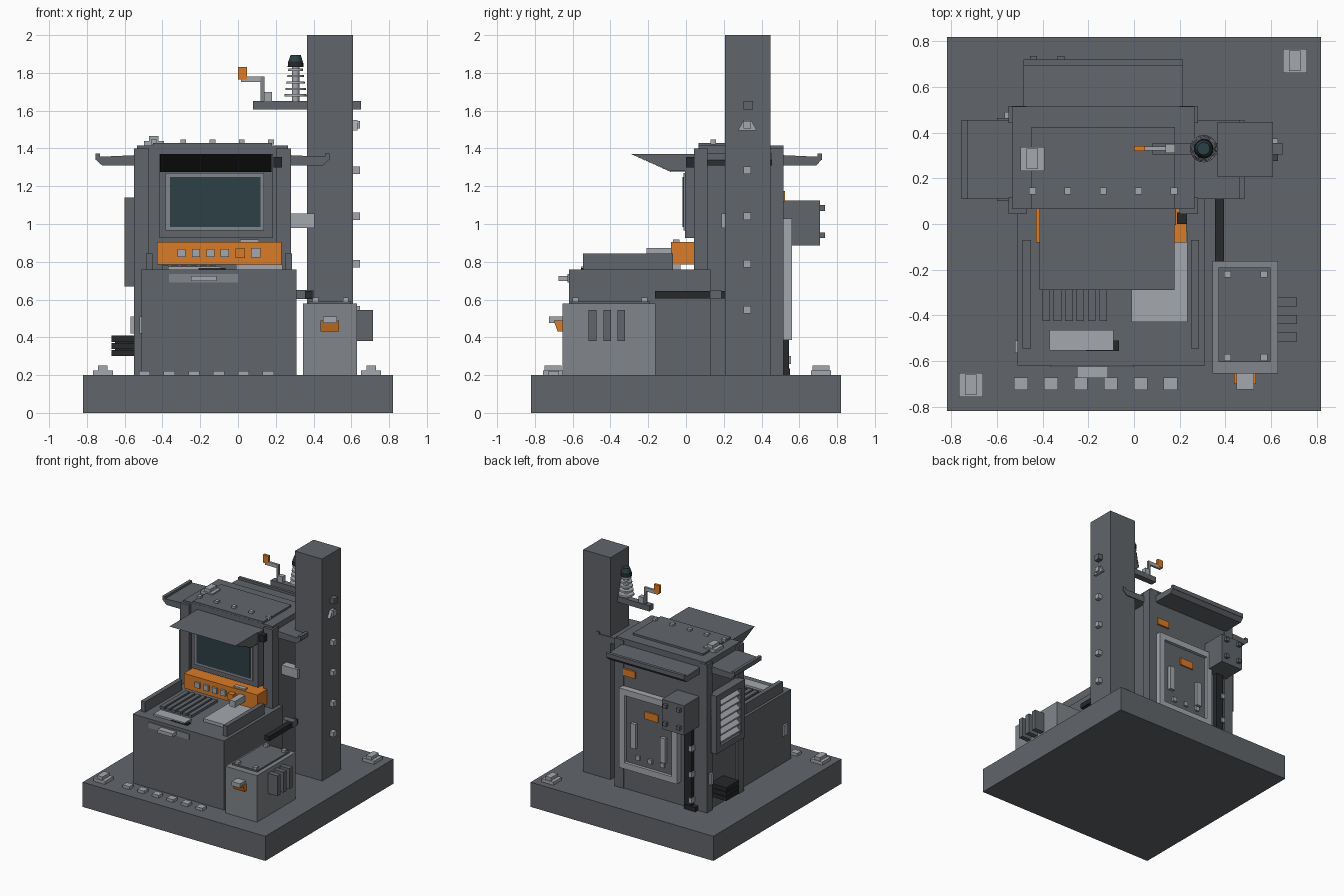
import bpy, bmesh, math
from mathutils import Vector


def mat(name, rgb):
    m = bpy.data.materials.new(name)
    m.diffuse_color = (*rgb, 1)
    return m


STEEL = mat("steel", (0.12, 0.13, 0.145))
MID = mat("mid_grey", (0.22, 0.235, 0.255))
LIGHT = mat("light_grey", (0.37, 0.39, 0.42))
BLACK = mat("black", (0.02, 0.021, 0.023))
ORANGE = mat("orange", (0.7, 0.2, 0.02))
GLASS = mat("glass", (0.025, 0.05, 0.06))


def finish(name, bm, m):
    bmesh.ops.recalc_face_normals(bm, faces=bm.faces[:])
    me = bpy.data.meshes.new(name)
    bm.to_mesh(me)
    bm.free()
    me.materials.append(m)
    o = bpy.data.objects.new(name, me)
    bpy.context.collection.objects.link(o)
    return o


def box(name, x0, x1, y0, y1, z0, z1, m=STEEL):
    bm = bmesh.new()
    bmesh.ops.create_cube(bm, size=1)
    for v in bm.verts:
        v.co = Vector(((x0 + x1) / 2 + v.co.x * (x1 - x0),
                       (y0 + y1) / 2 + v.co.y * (y1 - y0),
                       (z0 + z1) / 2 + v.co.z * (z1 - z0)))
    return finish(name, bm, m)


def cube(name, x, y, z, sx, sy, sz, m=LIGHT):
    return box(name, x - sx / 2, x + sx / 2, y - sy / 2, y + sy / 2, z, z + sz, m)


def prism(name, pts, a, b, axis, m=STEEL):
    """Extrude a (horizontal, z) profile from a to b along x or y."""
    bm = bmesh.new()
    at = (lambda p, t: (t, p[0], p[1])) if axis == 'x' else (lambda p, t: (p[0], t, p[1]))
    f = bm.faces.new([bm.verts.new(at(p, a)) for p in pts])
    r = bmesh.ops.extrude_face_region(bm, geom=[f])
    d = Vector(at((0, 0), b - a))
    for v in r["geom"]:
        if isinstance(v, bmesh.types.BMVert):
            v.co += d
    return finish(name, bm, m)


def cyl(name, x, y, z0, z1, r0, r1, m=LIGHT, n=20):
    bm = bmesh.new()
    bmesh.ops.create_cone(bm, cap_ends=True, segments=n, radius1=r0, radius2=r1, depth=z1 - z0)
    bmesh.ops.translate(bm, verts=bm.verts[:], vec=(x, y, (z0 + z1) / 2))
    for f in bm.faces:
        f.smooth = len(f.verts) == 4
    for e in bm.edges:
        e.smooth = all(len(f.verts) == 4 for f in e.link_faces)
    return finish(name, bm, m)


def clamp(name, x, y, z):
    cube(name + "_plate", x, y, z, 0.105, 0.105, 0.025)
    cube(name + "_block", x, y, z + 0.025, 0.05, 0.09, 0.025)


# base slab, clamps and front studs
box("base", -0.82, 0.82, -0.82, 0.82, 0, 0.2)
clamp("base_clamp_front", -0.715, -0.705, 0.2)
clamp("base_clamp_back", 0.705, 0.715, 0.2)
for i in range(6):
    cube("base_stud", -0.495 + i * 0.131, -0.70, 0.2, 0.06, 0.055, 0.022)

# desk with side rails, keys and pads
box("desk", -0.51, 0.31, -0.62, 0.13, 0.2, 0.76)
for x in (-0.47, 0.267):
    box("desk_rail", x - 0.018, x + 0.018, -0.545, -0.07, 0.755, 0.845)
for i in range(6):
    cube("desk_key_bar", -0.385 + i * 0.05, -0.26, 0.755, 0.034, 0.33, 0.025, STEEL)
box("desk_pad", -0.01, 0.235, -0.43, -0.03, 0.755, 0.785, LIGHT)
box("desk_tray", -0.37, -0.09, -0.555, -0.465, 0.755, 0.775, LIGHT)
box("desk_tray_shadow", -0.21, -0.065, -0.557, -0.51, 0.755, 0.768, BLACK)
box("drawer_plate", -0.365, 0.0, -0.627, -0.61, 0.69, 0.735, MID)
box("drawer_handle", -0.25, -0.115, -0.675, -0.62, 0.697, 0.725, LIGHT)
box("desk_side_latch", -0.522, -0.505, -0.565, -0.51, 0.42, 0.51, LIGHT)

# tower with corner posts and roof
box("tower", -0.53, 0.26, 0.07, 0.51, 0.2, 1.41)
for x in (-0.51, 0.24):
    for y in (0.08, 0.48):
        box("tower_post", x - 0.04, x + 0.04, y - 0.037, y + 0.037, 0.2, 1.40)
box("roof", -0.535, 0.265, 0.065, 0.515, 1.40, 1.415)
box("roof_panel", -0.45, 0.18, 0.066, 0.425, 1.41, 1.43)
for i in range(5):
    cube("roof_stud", -0.445 + i * 0.155, 0.145, 1.42, 0.03, 0.03, 0.027)
clamp("roof_clamp", -0.445, 0.285, 1.415)

# screen housing, glass and visor
box("screen_housing", -0.415, 0.185, -0.005, 0.09, 0.925, 1.37)
box("screen_bezel", -0.385, 0.138, -0.014, 0.0, 0.965, 1.27, MID)
box("screen_glass", -0.36, 0.12, -0.018, 0.0, 0.985, 1.25, GLASS)
prism("screen_visor", [(-0.29, 1.37), (0.065, 1.37), (0.065, 1.28), (-0.08, 1.28)],
      -0.413, 0.178, 'x')
prism("visor_underside", [(-0.289, 1.369), (-0.08, 1.279), (-0.006, 1.279), (-0.006, 1.276), (-0.081, 1.276)],
      -0.413, 0.178, 'x', BLACK)
box("sensor", 0.188, 0.232, 0.0, 0.05, 1.30, 1.355, BLACK)

# orange control panel
box("control_panel", -0.43, 0.23, -0.08, 0.08, 0.785, 0.905, ORANGE)
for x in (-0.30, -0.222, -0.145, -0.07):
    cube("panel_button", x, -0.085, 0.825, 0.043, 0.025, 0.043)
cube("panel_button_orange", 0.013, -0.09, 0.82, 0.05, 0.06, 0.05, ORANGE)
box("panel_lever", 0.07, 0.12, -0.21, -0.075, 0.822, 0.873, LIGHT)
box("panel_top_plate", 0.01, 0.11, -0.07, -0.035, 0.90, 0.917, LIGHT)

# side and back awnings, each with a raised outer lip
for name, inner, s, a, b, axis, w in (("awning_left", -0.53, -1, 0.11, 0.455, 'y', 0.225),
                                      ("awning_right", 0.26, 1, 0.11, 0.455, 'y', 0.225),
                                      ("awning_back", 0.50, 1, -0.485, 0.215, 'x', 0.22)):
    prism(name, [(inner, 1.31), (inner, 1.365), (inner + s * w, 1.355),
                 (inner + s * w, 1.343), (inner + s * 0.19, 1.31)], a, b, axis)
    prism(name + "_lip", [(inner + s * (w - 0.025), 1.34), (inner + s * (w - 0.025), 1.374),
                          (inner + s * w, 1.374), (inner + s * w, 1.34)], a, b, axis)

# louvred vent on the left
Y0, Y1, Z0, Z1 = 0.10, 0.465, 0.67, 1.14
for a, b, c, d in ((Y0, Y1, Z0, Z0 + 0.05), (Y0, Y1, Z1 - 0.05, Z1),
                   (Y0, Y0 + 0.05, Z0, Z1), (Y1 - 0.05, Y1, Z0, Z1)):
    box("vent_frame", -0.60, -0.52, a, b, c, d)
box("vent_back", -0.555, -0.52, Y0, Y1, Z0, Z1, BLACK)
for i in range(6):
    z = Z0 + 0.06 + i * 0.06
    prism("vent_louvre", [(-0.59, z), (-0.59, z + 0.012), (-0.55, z + 0.045), (-0.55, z + 0.033)],
          Y0 + 0.05, Y1 - 0.05, 'y', LIGHT)
# black cooling slabs and handle below the vent
for i in range(3):
    box("cooling_slab", -0.67, -0.53, 0.28, 0.44, 0.30 + i * 0.038, 0.333 + i * 0.038, BLACK)
box("cooling_core", -0.65, -0.53, 0.30, 0.42, 0.31, 0.40, BLACK)
box("tower_handle", -0.568, -0.545, 0.46, 0.49, 0.42, 0.51, LIGHT)

# back door
for a, b, c, d in ((-0.31, 0.21, 0.385, 0.435), (-0.31, 0.21, 0.98, 1.03),
                   (-0.31, -0.26, 0.385, 1.03), (0.16, 0.21, 0.385, 1.03)):
    box("door_frame", a, b, 0.50, 0.56, c, d, LIGHT)
box("door_panel", -0.27, 0.17, 0.50, 0.535, 0.42, 0.99)
box("door_label", -0.13, -0.01, 0.53, 0.545, 0.83, 0.89, ORANGE)
for x, z in ((0.085, 0.57), (-0.18, 0.525)):
    cube("door_handle", x, 0.545, z, 0.045, 0.03, 0.2)
for x in (0.05, -0.06, -0.17):
    cube("door_knob", x, 0.54, 0.48, 0.035, 0.025, 0.035)
box("warning_plate", 0.09, 0.2, 0.50, 0.525, 1.12, 1.175, ORANGE)

# back junction box and conduit
box("junction_box", -0.48, -0.28, 0.50, 0.71, 0.885, 1.125)
for x in (-0.44, -0.32):
    for z in (0.925, 1.07):
        cube("junction_bolt", x, 0.72, z, 0.03, 0.03, 0.03, STEEL)
box("conduit", -0.43, -0.365, 0.50, 0.545, 0.2, 0.89, BLACK)
box("conduit_foot", -0.47, -0.37, 0.50, 0.55, 0.2, 0.235, BLACK)
for z in (0.26, 0.47, 0.68):
    cube("conduit_clip", -0.425, 0.53, z, 0.03, 0.05, 0.04)

# column with studs, lamp and link to the tower
box("column", 0.365, 0.61, 0.207, 0.447, 0.19, 2.0)
for z in (0.525, 0.77, 1.02, 1.265, 1.505):
    cube("column_stud", 0.625, 0.325, z, 0.04, 0.04, 0.04)
prism("column_hood", [(0.275, 1.495), (0.375, 1.495), (0.345, 1.55), (0.305, 1.55)], 0.60, 0.632, 'x', LIGHT)
box("tower_column_link", 0.25, 0.405, 0.187, 0.25, 0.98, 1.055, LIGHT)

# arm with ribbed insulator and crank
box("arm", 0.08, 0.65, 0.305, 0.355, 1.605, 1.65)
cyl("insulator_core", 0.305, 0.33, 1.65, 1.84, 0.02, 0.02)
for i in range(5):
    cyl("insulator_disc", 0.305, 0.33, 1.675 + i * 0.034, 1.687 + i * 0.034, 0.06 - i * 0.005, 0.058 - i * 0.005)
cyl("insulator_cap", 0.305, 0.33, 1.83, 1.86, 0.042, 0.04, BLACK)
cyl("insulator_lens", 0.305, 0.33, 1.86, 1.895, 0.038, 0.027, GLASS)
box("crank_post", 0.138, 0.18, 0.312, 0.35, 1.64, 1.70, LIGHT)
box("crank_upright", 0.12, 0.14, 0.322, 0.34, 1.65, 1.78, MID)
box("crank_arm", 0.015, 0.14, 0.322, 0.34, 1.752, 1.782, LIGHT)
box("crank_grip", 0.0, 0.048, 0.32, 0.342, 1.765, 1.83, ORANGE)

# generator box
box("generator", 0.345, 0.63, -0.655, -0.162, 0.19, 0.578, MID)
box("generator_lid", 0.37, 0.597, -0.605, -0.19, 0.57, 0.59)
for x in (0.41, 0.57):
    for y in (-0.585, -0.22):
        cube("lid_bolt", x, y, 0.585, 0.03, 0.03, 0.025)
for y in (-0.495, -0.418, -0.342):
    box("generator_fin", 0.62, 0.715, y - 0.02, y + 0.02, 0.38, 0.545)
prism("generator_spout", [(-0.65, 0.49), (-0.70, 0.49), (-0.68, 0.43), (-0.65, 0.43)], 0.438, 0.535, 'x', ORANGE)
box("generator_tap", 0.45, 0.525, -0.725, -0.65, 0.475, 0.51, LIGHT)

# pipe from the generator to the column
box("pipe", 0.355, 0.395, -0.165, 0.21, 0.605, 0.645, BLACK)
box("pipe_collar", 0.30, 0.40, 0.13, 0.185, 0.603, 0.65)
